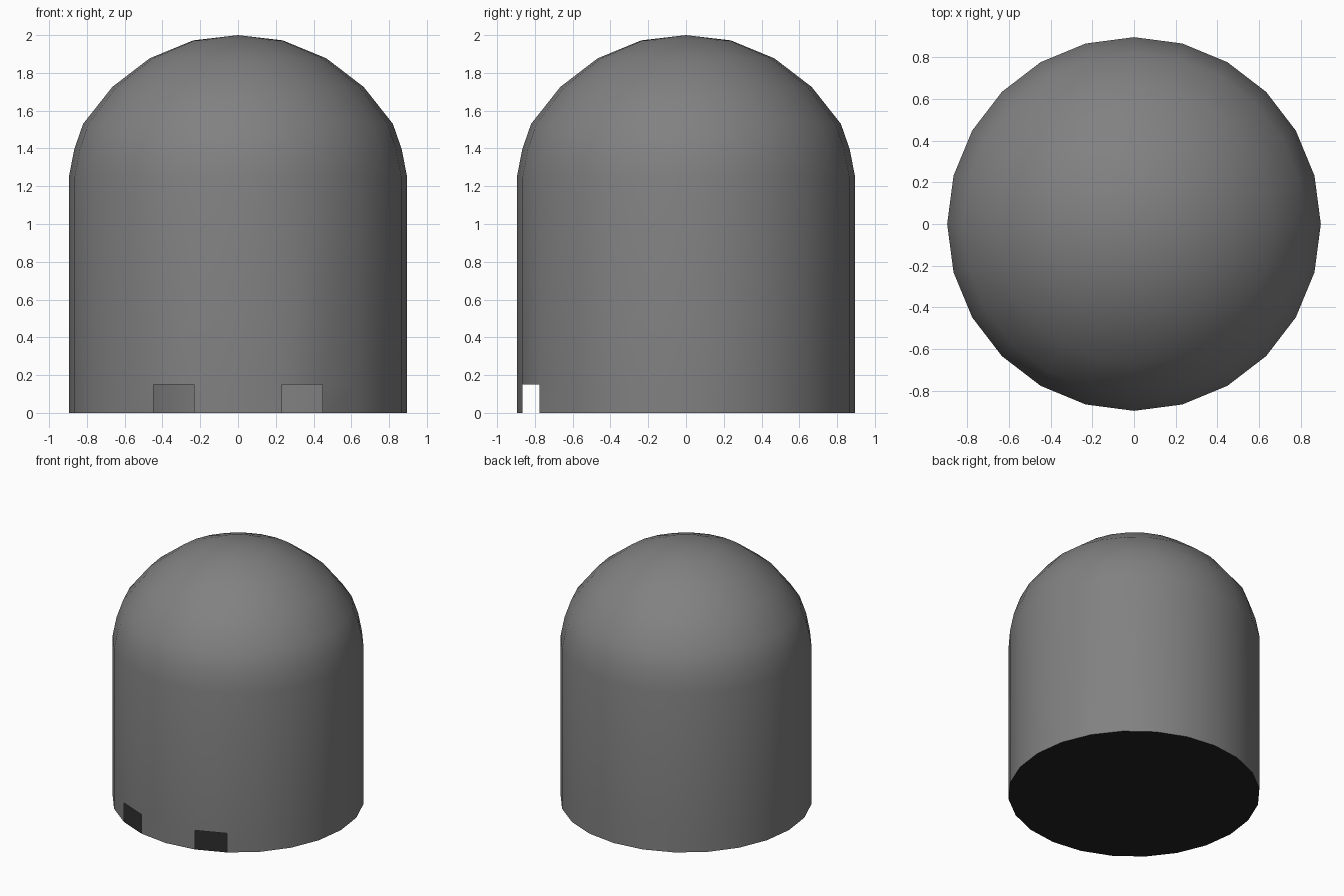
import bpy, bmesh, math

if "Cube" in bpy.data.objects:
    bpy.data.objects.remove(bpy.data.objects["Cube"], do_unlink=True)

SIDES = 24
RADIUS = 0.895
STEP = 2 * math.pi / SIDES


def material(name, value):
    m = bpy.data.materials.new(name)
    m.use_nodes = True
    colour = (value, value, value, 1)
    m.diffuse_color = colour
    m.node_tree.nodes["Principled BSDF"].inputs["Base Color"].default_value = colour
    return m


def make_object(name, bm, mat):
    mesh = bpy.data.meshes.new(name)
    bm.to_mesh(mesh)
    bm.free()
    mesh.materials.append(mat)
    ob = bpy.data.objects.new(name, mesh)
    bpy.context.collection.objects.link(ob)
    return ob


def ring(bm, r, z):
    return [bm.verts.new((r * math.sin(i * STEP), -r * math.cos(i * STEP), z))
            for i in range(SIDES)]


# Thin domed shell: straight wall, then a rounded top
profile = [(RADIUS, 0), (RADIUS, 0.15), (RADIUS, 1.25), (0.867, 1.395),
           (0.82, 1.53), (0.666, 1.725), (0.468, 1.877), (0.237, 1.972)]
# Wall panels left open at the foot, mirrored about the front
openings = {1, SIDES - 2}

bm = bmesh.new()
rings = [ring(bm, r, z) for r, z in profile]
for level, (low, high) in enumerate(zip(rings, rings[1:])):
    for i in range(SIDES):
        if level == 0 and i in openings:
            continue
        j = (i + 1) % SIDES
        bm.faces.new((low[i], low[j], high[j], high[i]))
tip = bm.verts.new((0, 0, 2))
for i in range(SIDES):
    bm.faces.new((rings[-1][i], rings[-1][(i + 1) % SIDES], tip))
shell = make_object("domed_shell", bm, material("mid grey", 0.22))

# Dark floor closing the bottom
bm = bmesh.new()
bm.faces.new(list(reversed(ring(bm, RADIUS, 0))))
make_object("floor", bm, material("near black", 0.017))

# Smooth shading on the shell
bpy.ops.object.select_all(action='DESELECT')
shell.select_set(True)
bpy.context.view_layer.objects.active = shell
bpy.ops.object.shade_smooth_by_angle(angle=math.radians(40))
